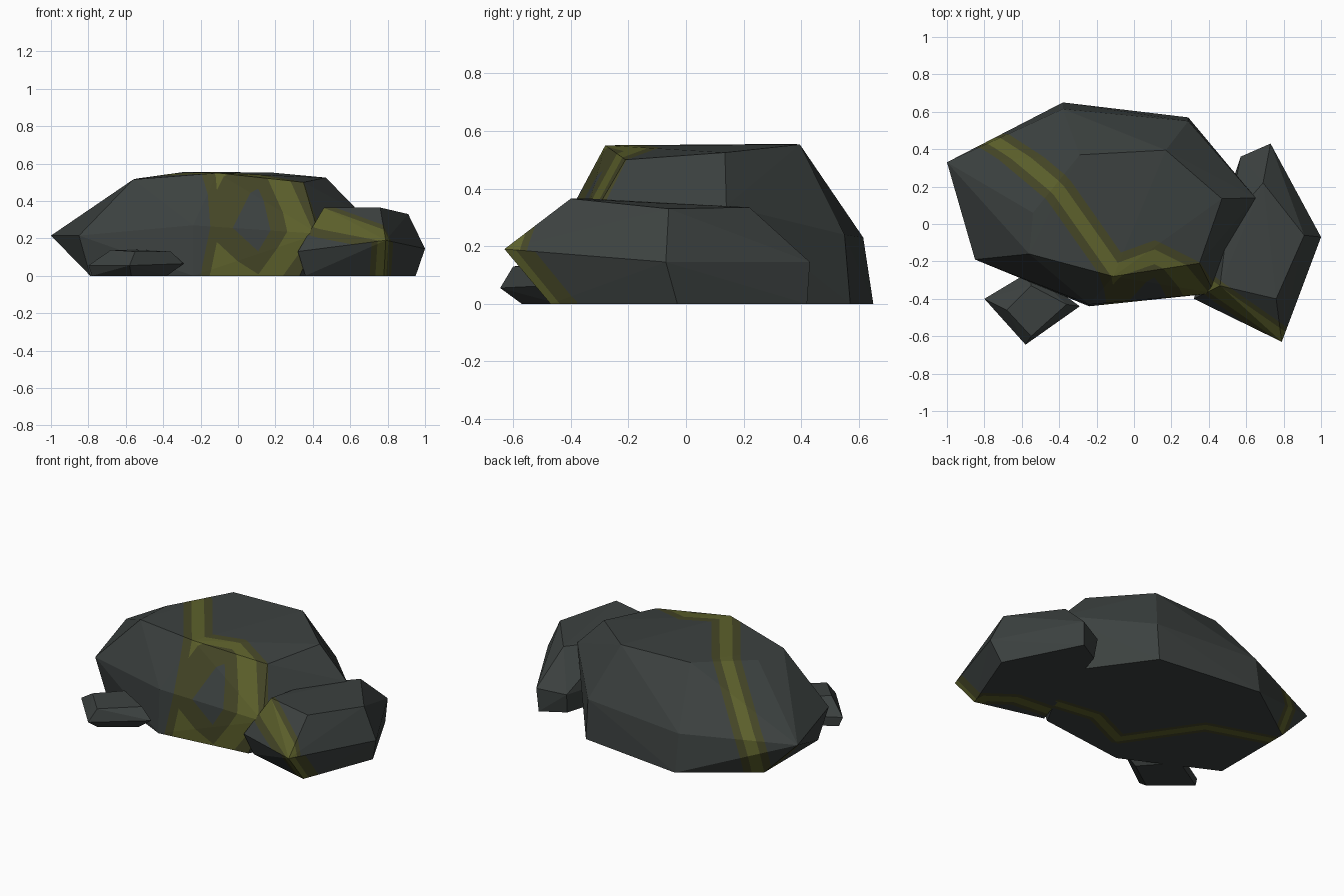
import bpy, bmesh
from mathutils import Vector

if "Cube" in bpy.data.objects:
    bpy.data.objects.remove(bpy.data.objects["Cube"])


def material(name, rgb):
    m = bpy.data.materials.new(name)
    m.diffuse_color = (*rgb, 1)
    m.use_nodes = True
    m.node_tree.nodes["Principled BSDF"].inputs["Base Color"].default_value = m.diffuse_color
    return m


MATS = [material("dark_stone", (0.045, 0.053, 0.051)),
        material("vein_edge", (0.06, 0.062, 0.02)),
        material("vein_core", (0.11, 0.12, 0.025))]


def seg_dist(p, a, b):
    d = b - a
    t = max(0, min(1, (p - a).dot(d) / d.length_squared))
    return (p - a - d * t).length


def paint_vein(bm, path, core, edge, shear=0.0, keep=lambda n: True):
    """Cut the rock along a zigzag sheet and colour the faces inside it."""
    pts = [Vector(p) for p in path]
    segs = list(zip(pts, pts[1:]))

    def cut(point, n):
        # y leans forward below z = 0.55
        no = Vector((n.x, n.y, -n.y * shear)).normalized()
        bmesh.ops.bisect_plane(bm, geom=bm.verts[:] + bm.edges[:] + bm.faces[:],
                               dist=1e-5, plane_co=(point.x, point.y, 0.55), plane_no=no)

    for a, b in segs:
        d = (b - a).normalized()
        n = Vector((-d.y, d.x))
        for w in (-edge, -core, core, edge):
            cut(a + n * w, n)
    bm.normal_update()
    for f in bm.faces:
        if not keep(f.normal):
            continue
        c = f.calc_center_median()
        p = Vector((c.x, c.y + shear * (0.55 - c.z)))
        d = min(seg_dist(p, a, b) for a, b in segs)
        if d < edge:
            f.material_index = max(f.material_index, 2 if d < core else 1)


def rock(name, rings, veins=()):
    """Faceted boulder: hull around a bottom, middle and top ring."""
    bm = bmesh.new()
    for ring in rings:
        for co in ring:
            bm.verts.new(co)
    out = bmesh.ops.convex_hull(bm, input=bm.verts[:])
    junk = {g for g in out["geom_interior"] + out["geom_unused"]
            if isinstance(g, bmesh.types.BMVert)}
    bmesh.ops.delete(bm, geom=list(junk), context='VERTS')
    bmesh.ops.recalc_face_normals(bm, faces=bm.faces[:])
    for v in veins:
        paint_vein(bm, **v)
    me = bpy.data.meshes.new(name)
    bm.to_mesh(me)
    bm.free()
    for m in MATS:
        me.materials.append(m)
    ob = bpy.data.objects.new(name, me)
    bpy.context.collection.objects.link(ob)


# Main boulder
rock("large_rock", [
    [(-.79, -.17, 0), (-.24, -.44, 0), (.33, -.37, 0), (.60, .14, 0),
     (.29, .57, 0), (-.38, .65, 0), (-.79, .36, 0)],
    [(-.85, -.19, .215), (-.24, -.43, .27), (.43, -.37, .225), (.65, .14, .34),
     (.29, .55, .24), (-.38, .615, .23), (-1, .33, .215)],
    [(-.56, -.16, .515), (-.11, -.28, .55), (.35, -.21, .50), (.47, .135, .525),
     (.17, .395, .553), (-.29, .37, .555), (-.54, .06, .52)]],
    [dict(path=[(-.85, .66), (-.72, .53), (-.40, .18), (-.10, -.25), (.11, -.17), (.50, -.34)],
          core=.035, edge=.08, shear=.35, keep=lambda n: n.z > -.5),
     dict(path=[(-.85, .30), (-.40, .15), (-.11, -.27), (.15, -.15), (.5, -.2)],
          core=.025, edge=.05, keep=lambda n: n.z < -.5)])

# Rock leaning on the right side
rock("right_rock", [
    [(.36, -.36, 0), (.78, -.47, 0), (.95, -.03, 0), (.72, .42, 0), (.58, .34, 0)],
    [(.32, -.40, .13), (.79, -.63, .19), (1, -.07, .145), (.73, .43, .145), (.57, .36, .12)],
    [(.46, -.33, .365), (.76, -.40, .365), (.91, -.06, .33), (.69, .22, .335),
     (.50, 0, .34)]],
    [dict(path=[(.38, -.31), (.46, -.37), (.82, -.62)], core=.03, edge=.055,
          keep=lambda n: n.z > .05),
     dict(path=[(.78, -.66), (.76, -.40), (.62, -.30), (.40, -.28)], core=.03, edge=.06,
          keep=lambda n: n.z < .05)])

# Small stone at the front left
rock("small_rock", [
    [(-.57, -.57, 0), (-.38, -.44, 0), (-.55, -.25, 0), (-.78, -.39, 0)],
    [(-.58, -.645, .055), (-.29, -.44, .065), (-.55, -.25, .06), (-.80, -.40, .055)],
    [(-.55, -.60, .13), (-.36, -.43, .13), (-.55, -.33, .14), (-.68, -.46, .138)]])
